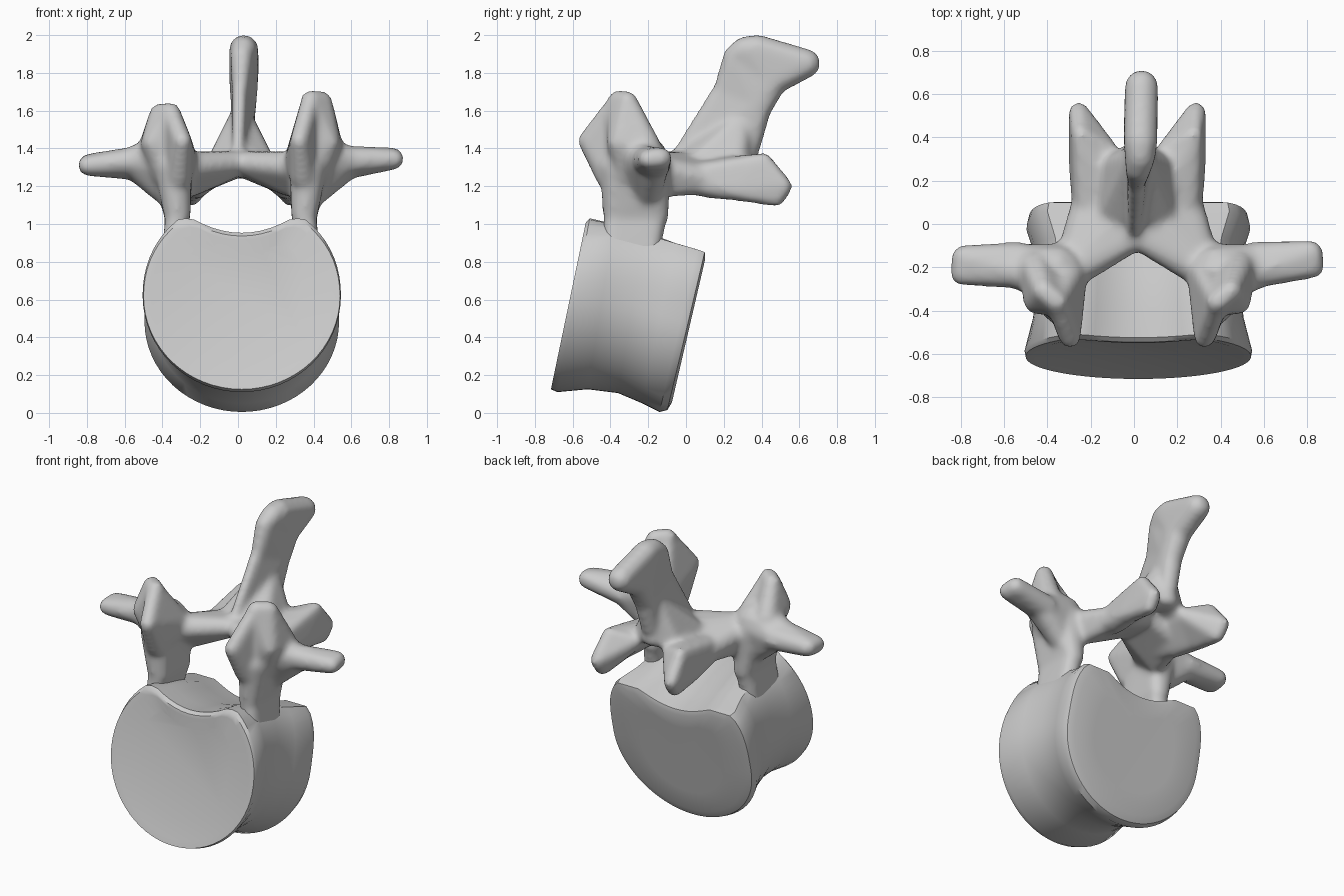
import bpy, bmesh, math
from mathutils import Matrix, Vector


def finish(bm, name, angle):
    bmesh.ops.recalc_face_normals(bm, faces=bm.faces)
    mesh = bpy.data.meshes.new(name)
    bm.to_mesh(mesh)
    bm.free()
    ob = bpy.data.objects.new(name, mesh)
    bpy.context.collection.objects.link(ob)
    bpy.ops.object.select_all(action='DESELECT')
    ob.select_set(True)
    bpy.context.view_layer.objects.active = ob
    bpy.ops.object.shade_smooth_by_angle(angle=math.radians(angle))
    return ob


# Vertebral body: tilted rounds with a notched top, squarer towards the back
def body_ring(bm, yb, zb, yt, zt, w, p, scale=1.0, n=64):
    ring = []
    for i in range(n):
        a = 2 * math.pi * i / n
        c, s = math.cos(a), math.sin(a)
        if s > 0:  # upper half is a superellipse
            k = (abs(c) ** p + s ** p) ** (-1 / p)
            c, s = c * k, s * k
        v = min(s, 0.8 - 0.15 * max(0, 1 - (c / 0.5) ** 2))
        c, v = c * scale, v * scale
        t = (v + 1) / 1.8
        ring.append(bm.verts.new((0.02 + w * c, yb + (yt - yb) * t, zb + (zt - zb) * t)))
    return ring


BODY = [  # bottom y, bottom z, top y, top z, half width, squareness, scale
    (-0.69, 0.13, -0.51, 1.01, 0.515, 2.1, 0.70),
    (-0.71, 0.13, -0.53, 1.01, 0.515, 2.1, 0.93),
    (-0.715, 0.125, -0.53, 1.01, 0.52, 2.1, 1),
    (-0.68, 0.11, -0.51, 1.03, 0.525, 2.1, 1),
    (-0.52, 0.125, -0.38, 1.0, 0.487, 2.4, 1),
    (-0.36, 0.105, -0.22, 0.96, 0.467, 2.7, 1),
    (-0.23, 0.05, -0.06, 0.90, 0.48, 3.1, 1),
    (-0.14, 0.005, 0.06, 0.865, 0.515, 3.4, 1),
    (-0.10, 0.01, 0.10, 0.855, 0.51, 3.4, 0.99),
    (-0.085, 0.01, 0.11, 0.85, 0.51, 3.4, 0.9),
    (-0.09, 0.0, 0.11, 0.85, 0.51, 3.4, 0.6),
]
bm = bmesh.new()
rings = [body_ring(bm, *r) for r in BODY]
for r0, r1 in zip(rings, rings[1:]):
    for i in range(len(r0)):
        j = (i + 1) % len(r0)
        bm.faces.new((r0[i], r0[j], r1[j], r1[i]))
bm.faces.new(rings[0])
bm.faces.new(rings[-1])
finish(bm, "vertebral_body", 40)


# Bony masses: convex hulls around a few balls (x, y, z, radius)
def hull(bm, balls):
    part = bmesh.new()
    for x, y, z, r in balls:
        bmesh.ops.create_icosphere(part, subdivisions=2, radius=r,
                                   matrix=Matrix.Translation(Vector((x, y, z))))
    res = bmesh.ops.convex_hull(part, input=part.verts)
    junk = {g for g in res["geom_interior"] + res["geom_unused"]
            if isinstance(g, bmesh.types.BMVert)}
    bmesh.ops.delete(part, geom=list(junk), context='VERTS')
    tmp = bpy.data.meshes.new("tmp")
    part.to_mesh(tmp)
    part.free()
    bm.from_mesh(tmp)
    bpy.data.meshes.remove(tmp)


def side_hull(bm, side, balls):
    hull(bm, [(0.015 + side * x, y, z, r) for x, y, z, r in balls])


arch = bmesh.new()
for side in (-1, 1):
    up = 0.065 if side > 0 else 0.0
    # pedicle root and pedicle
    side_hull(arch, side, [(0.36, -0.39, 0.86, 0.06), (0.36, -0.2, 0.82, 0.06),
                           (0.335, -0.37, 1.06, 0.065), (0.335, -0.16, 1.06, 0.065)])
    side_hull(arch, side, [(0.335, -0.37, 1.04, 0.07), (0.335, -0.16, 1.04, 0.07),
                           (0.36, -0.36, 1.3, 0.1), (0.36, -0.19, 1.3, 0.11)])
    # superior articular process: facet plate and outer knob
    side_hull(arch, side, [(0.31, -0.525, 1.44, 0.05), (0.37, -0.36, 1.59 + up, 0.05),
                           (0.29, -0.2, 1.33, 0.065), (0.33, -0.41, 1.25, 0.07)])
    side_hull(arch, side, [(0.43, -0.31, 1.585 + up, 0.055), (0.37, -0.36, 1.59 + up, 0.055),
                           (0.47, -0.2, 1.4, 0.075), (0.46, -0.35, 1.43, 0.07),
                           (0.37, -0.29, 1.28, 0.11)])
    # transverse process
    side_hull(arch, side, [(0.38, -0.23, 1.34, 0.14), (0.56, -0.22, 1.34, 0.08),
                           (0.56, -0.17, 1.31, 0.08), (0.40, -0.2, 1.18, 0.08)])
    side_hull(arch, side, [(0.54, -0.22, 1.335, 0.08), (0.54, -0.16, 1.31, 0.08),
                           (0.81, -0.23 + up / 2, 1.31 + up / 2, 0.055),
                           (0.80, -0.155 + up / 3, 1.315 + up / 2, 0.06)])
    # lamina
    side_hull(arch, side, [(0.31, -0.22, 1.3, 0.085), (0.1, -0.11, 1.33, 0.055),
                           (0.0, -0.06, 1.325, 0.06), (0.0, 0.15, 1.31, 0.06),
                           (0.22, 0.15, 1.23, 0.07), (0.27, -0.1, 1.2, 0.06)])
    # inferior articular process
    side_hull(arch, side, [(0.22, -0.02, 1.24, 0.075), (0.23, 0.12, 1.21, 0.075),
                           (0.12, 0.15, 1.3, 0.05), (0.26, 0.28, 1.18, 0.06),
                           (0.13, 0.33, 1.29, 0.05), (0.26, 0.39, 1.33, 0.045)])
    side_hull(arch, side, [(0.26, 0.28, 1.18, 0.06), (0.13, 0.33, 1.29, 0.05),
                           (0.26, 0.41, 1.335, 0.045), (0.27, 0.515, 1.2, 0.05),
                           (0.265, 0.48, 1.135, 0.045)])
    # flared root of the spinous process
    side_hull(arch, side, [(0.13, 0.05, 1.33, 0.05), (0.12, 0.27, 1.33, 0.05),
                           (0.0, 0.02, 1.4, 0.035), (0.0, 0.34, 1.35, 0.05),
                           (0.015, 0.3, 1.56, 0.05)])

# spinous process: thin front blade, thicker back, broad tip
hull(arch, [(0.0, -0.04, 1.38, 0.03), (0.01, 0.18, 1.71, 0.04),
            (0.03, 0.39, 1.63, 0.07), (0.02, 0.34, 1.42, 0.06)])
hull(arch, [(0.01, 0.18, 1.70, 0.04), (0.02, 0.255, 1.89, 0.06),
            (0.03, 0.46, 1.76, 0.08), (0.03, 0.39, 1.62, 0.07)])
hull(arch, [(0.02, 0.255, 1.89, 0.06), (0.03, 0.31, 1.925, 0.07),
            (0.03, 0.38, 1.925, 0.08), (0.035, 0.635, 1.85, 0.08),
            (0.03, 0.46, 1.76, 0.08)])

# fuse the masses into one smooth neural arch
ob = finish(arch, "neural_arch", 180)
m = ob.modifiers.new("fuse", 'REMESH')
m.mode = 'VOXEL'
m.voxel_size = 0.017
m.use_smooth_shade = True
m = ob.modifiers.new("soften", 'SMOOTH')
m.factor = 0.5
m.iterations = 10
for name in [m.name for m in ob.modifiers if m.type in {'REMESH', 'SMOOTH'}]:
    bpy.ops.object.modifier_apply(modifier=name)
